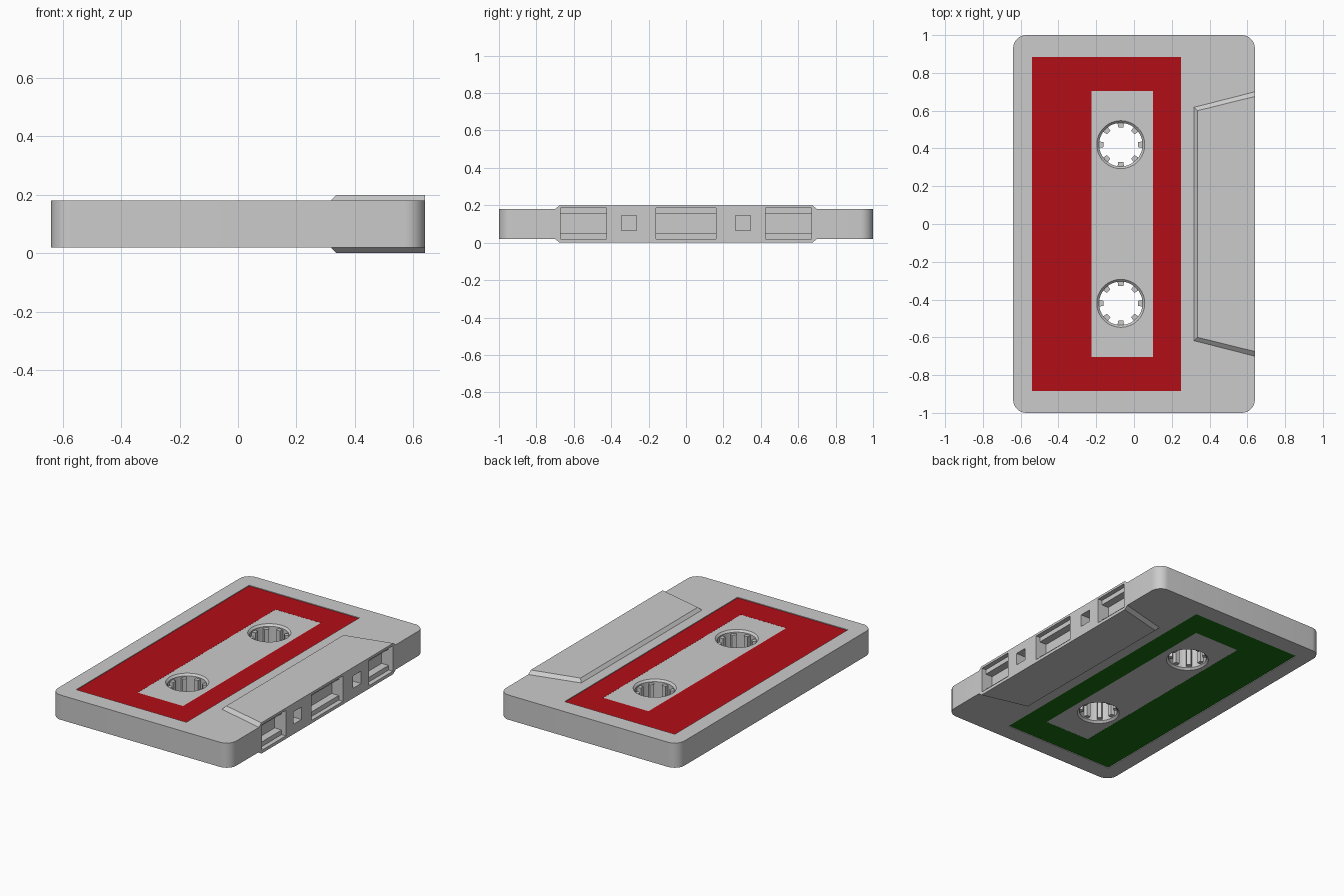
import bpy, bmesh
from math import cos, sin, pi, radians

if "Cube" in bpy.data.objects:
    bpy.data.objects.remove(bpy.data.objects["Cube"])

REEL_X, REEL_Y, MID = -0.07, 0.42, 0.10


def finish(name, bm, colour=None):
    bmesh.ops.recalc_face_normals(bm, faces=bm.faces)
    me = bpy.data.meshes.new(name)
    bm.to_mesh(me)
    bm.free()
    ob = bpy.data.objects.new(name, me)
    bpy.context.collection.objects.link(ob)
    if colour:
        mat = bpy.data.materials.new(name)
        mat.diffuse_color = colour
        mat.use_nodes = True
        mat.node_tree.nodes["Principled BSDF"].inputs["Base Color"].default_value = mat.diffuse_color
        me.materials.append(mat)
    return ob


def loft(bm, rings):
    """Closed solid through a stack of (outline, z) sections."""
    loops = [[bm.verts.new((x, y, z)) for x, y in pts] for pts, z in rings]
    n = len(loops[0])
    for a, b in zip(loops, loops[1:]):
        for i in range(n):
            j = (i + 1) % n
            bm.faces.new((a[i], a[j], b[j], b[i]))
    bm.faces.new(loops[0][::-1])
    bm.faces.new(loops[-1])


def rect(x0, x1, y0, y1):
    return [(x0, y0), (x1, y0), (x1, y1), (x0, y1)]


def box(bm, x0, x1, y0, y1, z0, z1):
    loft(bm, [(rect(x0, x1, y0, y1), z0), (rect(x0, x1, y0, y1), z1)])


def circle(r, cx=0, cy=0, n=48):
    return [(cx + r * cos(2 * pi * i / n), cy + r * sin(2 * pi * i / n)) for i in range(n)]


def rounded(hx, hy, r, seg=8):
    pts = []
    for k, (sx, sy) in enumerate([(1, 1), (-1, 1), (-1, -1), (1, -1)]):
        for i in range(seg + 1):
            a = (k + i / seg) * pi / 2
            pts.append((sx * (hx - r) + r * cos(a), sy * (hy - r) + r * sin(a)))
    return pts


def boolean(ob, bm, op):
    tool = finish("cutter", bm)
    tool.hide_render = True
    m = ob.modifiers.new(op, 'BOOLEAN')
    m.operation, m.object, m.solver = op, tool, 'EXACT'
    bpy.context.view_layer.objects.active = ob
    bpy.ops.object.modifier_apply(modifier=m.name)
    bpy.data.objects.remove(tool)


def smooth(ob):
    bpy.ops.object.select_all(action='DESELECT')
    ob.select_set(True)
    bpy.context.view_layer.objects.active = ob
    bpy.ops.object.shade_smooth_by_angle(angle=radians(30))


# Shell: flat slab with rounded corners
bm = bmesh.new()
slab = rounded(0.64, 1.0, 0.07)
loft(bm, [(slab, 0.02), (slab, 0.18)])
shell = finish("shell", bm)

# Thickened head area, bevelled on both faces
bm = bmesh.new()
wide = [(0.318, -0.618), (0.64, -0.70), (0.64, 0.70), (0.318, 0.618)]
narrow = [(0.336, -0.60), (0.64, -0.675), (0.64, 0.675), (0.336, 0.60)]
loft(bm, [(narrow, 0.0), (wide, 0.02), (wide, 0.18), (narrow, 0.2)])
boolean(shell, bm, 'UNION')

# Shallow label recesses on both faces
bm = bmesh.new()
for z in (0.02, 0.18):
    box(bm, -0.54, 0.25, -0.885, 0.885, z - 0.005, z + 0.005)
boolean(shell, bm, 'DIFFERENCE')

# Reel holes with countersunk rims
bm = bmesh.new()
for s in (-1, 1):
    c = (REEL_X, s * REEL_Y)
    loft(bm, [(circle(r, *c), z) for r, z in
              [(0.127, 0.0), (0.127, 0.025), (0.115, 0.037),
               (0.115, 0.163), (0.127, 0.175), (0.127, 0.2)]])
boolean(shell, bm, 'DIFFERENCE')

# Head windows: stepped large pockets and small square holes
bm = bmesh.new()
for y0, y1 in [(-0.67, -0.425), (-0.16, 0.16), (0.425, 0.67)]:
    box(bm, 0.61, 0.7, y0, y1, 0.02, 0.185)
for y in (-0.305, 0.305):
    box(bm, 0.57, 0.7, y - 0.04, y + 0.04, 0.065, 0.145)
boolean(shell, bm, 'DIFFERENCE')
bm = bmesh.new()
for y0, y1 in [(-0.67, -0.425), (-0.16, 0.16), (0.425, 0.67)]:
    box(bm, 0.56, 0.65, y0, y1, 0.05, 0.155)
boolean(shell, bm, 'DIFFERENCE')
smooth(shell)

# Reel hubs: eight inward teeth set around each hole
for s, side in ((-1, "front"), (1, "back")):
    bm = bmesh.new()
    for k in range(8):
        a = k * pi / 4
        u, v = (cos(a), sin(a)), (-sin(a), cos(a))
        pts = [(REEL_X + r * u[0] + w * v[0], s * REEL_Y + r * u[1] + w * v[1])
               for r, w in [(0.091, -0.013), (0.118, -0.018), (0.118, 0.018), (0.091, 0.013)]]
        loft(bm, [(pts, 0.045), (pts, 0.155)])
    finish(side + "_reel_teeth", bm)

# Paper labels: rectangular frames lying in the recesses
for name, z, colour in [("top_label", 0.1755, (0.45, 0.004, 0.008, 1)),
                        ("bottom_label", 0.0245, (0.01, 0.16, 0.006, 1))]:
    bm = bmesh.new()
    outer = rect(-0.54, 0.25, -0.885, 0.885)
    inner = rect(-0.225, 0.10, -0.705, 0.705)
    lo, li = ([bm.verts.new((x, y, z)) for x, y in p] for p in (outer, inner))
    for i in range(4):
        j = (i + 1) % 4
        bm.faces.new((lo[i], lo[j], li[j], li[i]))
    bmesh.ops.recalc_face_normals(bm, faces=bm.faces)
    up = z > MID
    geo = bmesh.ops.extrude_face_region(bm, geom=list(bm.faces))["geom"]
    bmesh.ops.translate(bm, vec=(0, 0, -0.001 if up else 0.001),
                        verts=[g for g in geo if isinstance(g, bmesh.types.BMVert)])
    finish(name, bm, colour)
